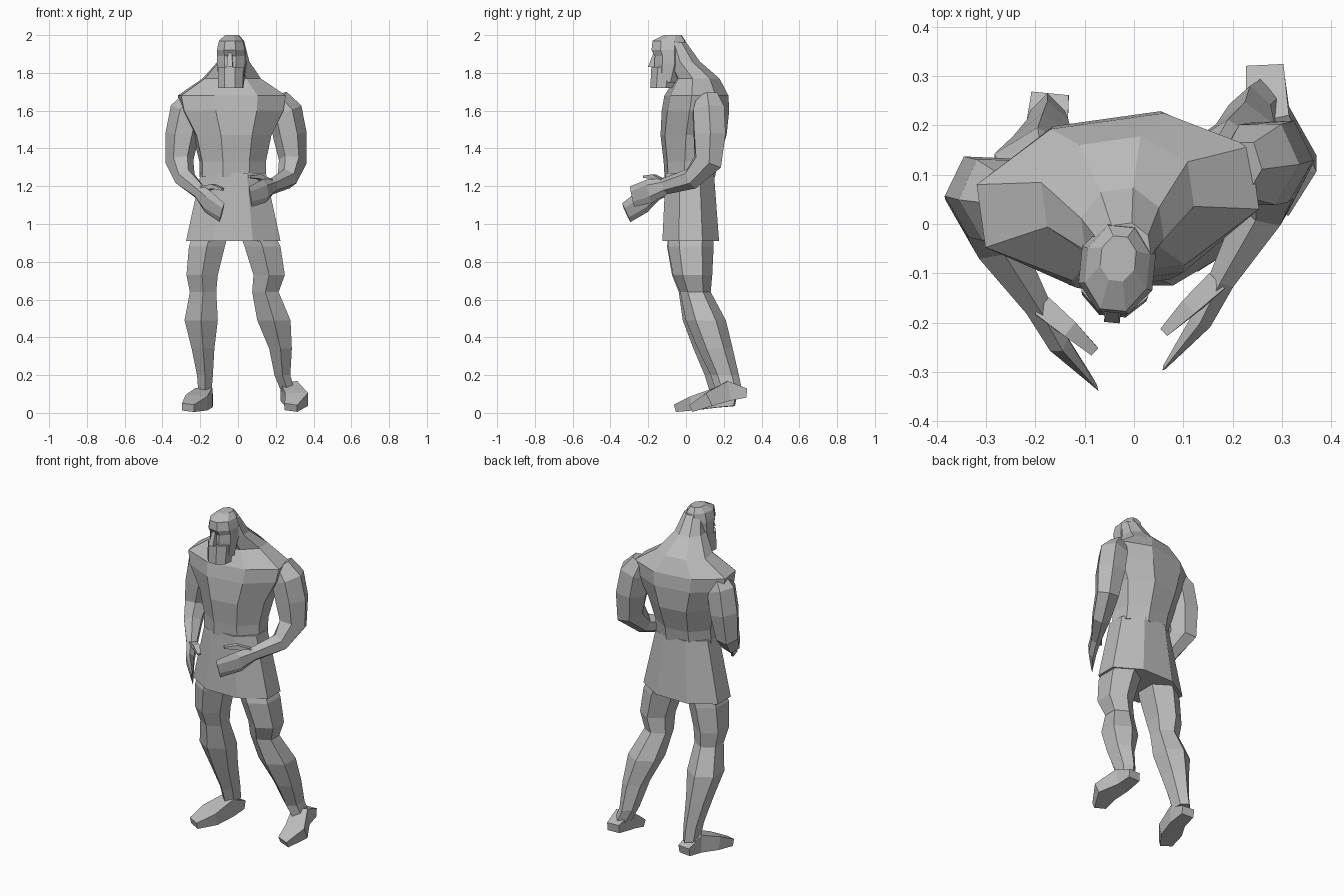
import bpy
import bmesh
from math import cos, sin, pi
from mathutils import Vector

default_cube = bpy.data.objects.get("Cube")
if default_cube:
    bpy.data.objects.remove(default_cube, do_unlink=True)

# One plain material for the whole figure
grey = bpy.data.materials.new("plain_grey")
grey.use_nodes = True
grey.diffuse_color = (.5, .5, .5, 1)
shader = grey.node_tree.nodes["Principled BSDF"]
shader.inputs["Base Color"].default_value = grey.diffuse_color


def loft(name, path, sizes, sides=6, across=(1, 0, 0), level=False):
    """Skin rings along a path into a closed, flat shaded form.

    sizes: half width and half depth of each ring.
    across: direction of the half width.
    level: keep every ring horizontal instead of square to the path.
    """
    bm = bmesh.new()
    across = Vector(across).normalized()
    centres = [Vector(point) for point in path]
    last = len(centres) - 1
    step = 2 * pi / sides
    grow = 1 / cos(step / 2)
    loops = []
    for i, (centre, (half_width, half_depth)) in enumerate(zip(centres, sizes)):
        along = centres[min(i + 1, last)] - centres[max(i - 1, 0)]
        if level:
            along = Vector((0, 0, 1))
        deep = along.cross(across).normalized()
        wide = deep.cross(along).normalized()
        loop = []
        for k in range(sides):
            angle = (k + .5) * step
            offset = wide * half_width * cos(angle) + deep * half_depth * sin(angle)
            loop.append(bm.verts.new(centre + offset * grow))
        loops.append(loop)
    for lower, upper in zip(loops, loops[1:]):
        for k in range(sides):
            following = (k + 1) % sides
            bm.faces.new((lower[k], lower[following], upper[following], upper[k]))
    bm.faces.new(loops[0])
    bm.faces.new(loops[-1])
    bmesh.ops.recalc_face_normals(bm, faces=bm.faces)
    mesh = bpy.data.meshes.new(name)
    bm.to_mesh(mesh)
    bm.free()
    mesh.materials.append(grey)
    obj = bpy.data.objects.new(name, mesh)
    bpy.context.collection.objects.link(obj)


def stack(name, rows, turn=0, sides=8):
    """Level rings on the body's middle line: height, y, half width, half depth."""
    path = [(turn * y - .025, y, height) for height, y, width, depth in rows]
    sizes = [(width, depth) for height, y, width, depth in rows]
    loft(name, path, sizes, sides, across=(1, -turn, 0), level=True)


def other_arm(point):
    """Pose a left arm point on the right: further forward, with a lower hand."""
    x, y, z = point
    return (-.02 - x, .9 * y - .06, z + .3 * min(y, 0))


# Torso, twisted so the left shoulder sits further back, rising into the neck
stack("torso", [
    (1.25, .02, .17, .125),
    (1.33, .025, .17, .135),
    (1.47, .04, .2, .165),
    (1.6, .05, .265, .165),
    (1.68, .055, .28, .155),
    (1.77, .06, .15, .11),
    (1.86, -.01, .08, .08),
    (1.96, -.05, .05, .05),
], turn=-.14)

# Flared skirt
stack("skirt", [
    (.91, .025, .25, .15),
    (1.27, .02, .172, .128),
])

# Head with beard and nose, turned a little to its right
facing = .1
stack("head", [
    (1.75, -.1, .065, .06),
    (1.85, -.085, .075, .08),
    (1.89, -.085, .075, .077),
    (1.92, -.09, .075, .09),
    (1.97, -.09, .063, .085),
    (2, -.07, .035, .045),
], turn=facing)
stack("beard", [
    (1.72, -.125, .065, .062),
    (1.83, -.115, .068, .066),
], turn=facing)
stack("nose", [
    (1.83, -.18, .016, .02),
    (1.91, -.16, .01, .01),
], turn=facing, sides=4)

# Bent arms from the shoulder to the flat fingertips, and thumbs
arm_path = [
    (.21, .11, 1.67),
    (.25, .12, 1.6),
    (.275, .125, 1.47),
    (.29, .115, 1.33),
    (.26, .03, 1.24),
    (.18, -.11, 1.2),
    (.14, -.19, 1.175),
    (.065, -.285, 1.145),
]
arm_sizes = [(.045, .06), (.075, .085), (.075, .085), (.06, .075),
             (.048, .05), (.027, .038), (.022, .055), (.004, .048)]
thumb_path = [(.165, -.12, 1.22), (.11, -.17, 1.25), (.06, -.22, 1.25)]
thumb_sizes = [(.022, .015), (.018, .012), (.01, .006)]
for part, path, sizes, sides in (("arm", arm_path, arm_sizes, 6),
                                 ("thumb", thumb_path, thumb_sizes, 4)):
    loft("left_" + part, path, sizes, sides, across=(.85, -.5, 0))
    loft("right_" + part, map(other_arm, path), sizes, sides, across=(.85, .5, 0))

# Legs: height, y, left x, right x, half width, half depth; the left steps back
leg_rows = [
    (1, .03, .08, -.13, .09, .1),
    (.88, .025, .13, -.165, .095, .105),
    (.73, .035, .165, -.19, .083, .09),
    (.64, .05, .145, -.185, .07, .07),
    (.49, .105, .19, -.195, .088, .092),
    (.34, .155, .225, -.185, .06, .08),
    (.2, .205, .235, -.175, .042, .065),
    (.11, .23, .265, -.175, .035, .06),
]
leg_sizes = [row[-2:] for row in leg_rows]
left_leg = [(left, y, height) for height, y, left, right, *size in leg_rows]
right_leg = [(right, .85 * y, height) for height, y, left, right, *size in leg_rows]
loft("left_leg", left_leg, leg_sizes, level=True)
loft("right_leg", right_leg, leg_sizes, level=True)

# Feet, running from the raised heel to the toes
foot_sizes = [(.038, .024), (.045, .052), (.06, .038), (.035, .02)]
loft("left_foot", [
    (.265, .32, .105),
    (.27, .22, .115),
    (.31, .12, .07),
    (.28, .035, .028),
], foot_sizes, sides=4)
loft("right_foot", [
    (-.17, .26, .06),
    (-.18, .16, .08),
    (-.22, .05, .055),
    (-.265, -.045, .028),
], foot_sizes, sides=4)
